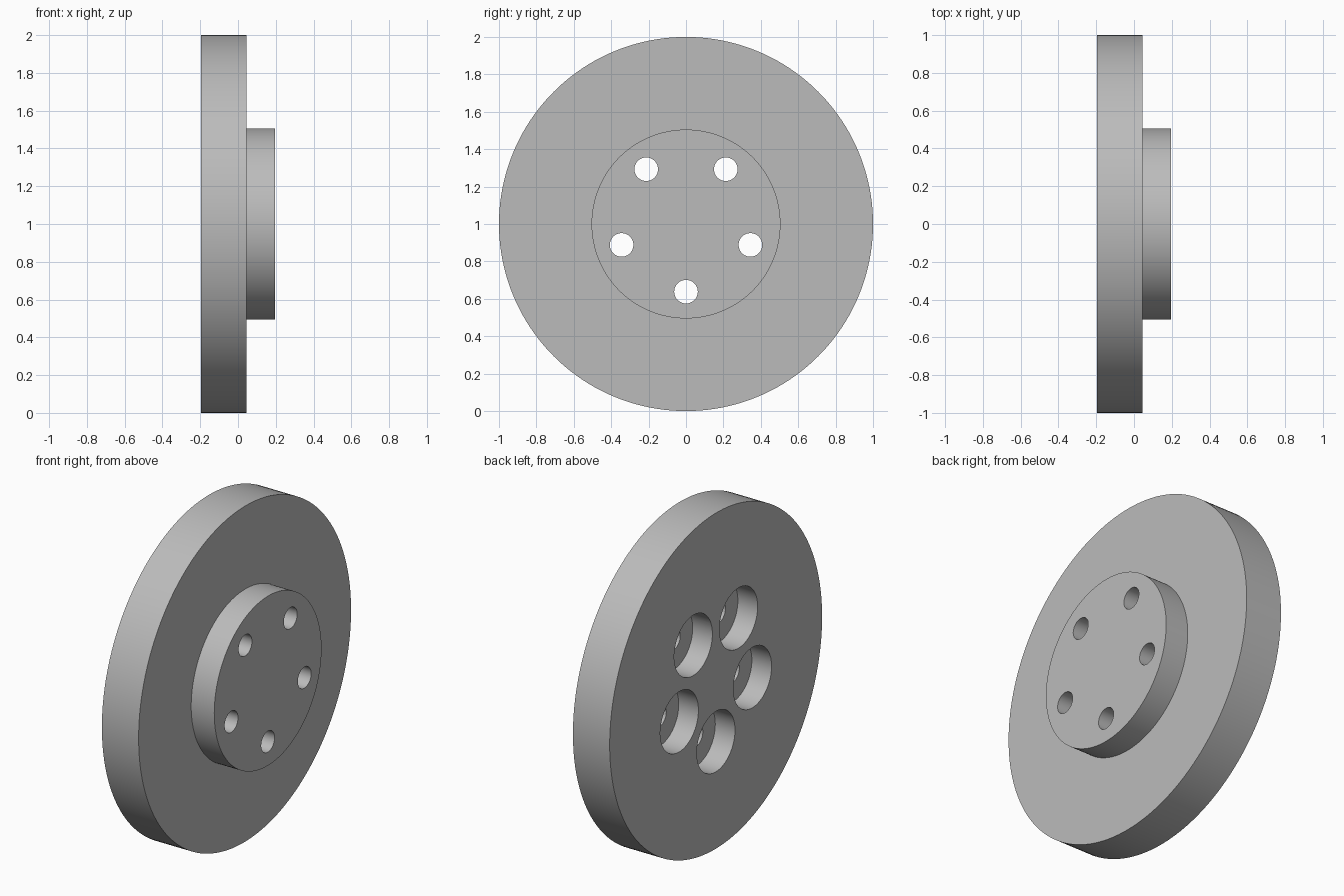
import bpy
import bmesh
from math import sin, cos, pi, radians

cube = bpy.data.objects.get("Cube")
if cube:
    bpy.data.objects.remove(cube, do_unlink=True)

BACK, STEP, FRONT = -0.197, 0.045, 0.197
CENTRE_Z = 1.0
BOLT_RADIUS = 0.362
HOLES = 5

grey = bpy.data.materials.new("plain grey")
grey.use_nodes = True
colour = (0.5, 0.5, 0.5, 1)
grey.diffuse_color = colour
grey.node_tree.nodes["Principled BSDF"].inputs["Base Color"].default_value = colour


def turned(name, profile, y, z, sides):
    """Closed solid turned about an axis along x; profile is (x, radius) pairs."""
    bm = bmesh.new()
    rings = []
    for x, r in profile:
        angles = [2 * pi * i / sides for i in range(sides)]
        rings.append([bm.verts.new((x, y + r * sin(a), z + r * cos(a))) for a in angles])
    for a, b in zip(rings, rings[1:]):
        for i in range(sides):
            j = (i + 1) % sides
            bm.faces.new((a[i], a[j], b[j], b[i]))
    bm.faces.new(rings[0])
    bm.faces.new(rings[-1])
    bmesh.ops.recalc_face_normals(bm, faces=bm.faces)
    mesh = bpy.data.meshes.new(name)
    bm.to_mesh(mesh)
    bm.free()
    mesh.materials.append(grey)
    obj = bpy.data.objects.new(name, mesh)
    bpy.context.collection.objects.link(obj)
    return obj


# Wide disc with a raised hub on its right face
flange = turned("flanged_disc",
                [(BACK, 1), (STEP, 1), (STEP, 0.505), (FRONT, 0.505)],
                0, CENTRE_Z, 160)

# Bolt holes, each with a wide counterbore from the back
bore_floor = BACK + 0.13
hole_profile = [(BACK - 0.1, 0.18), (bore_floor, 0.18),
                (bore_floor, 0.063), (FRONT + 0.1, 0.063)]
cutters = []
for k in range(HOLES):
    a = pi + 2 * pi * k / HOLES
    cutter = turned("bolt_hole_cutter", hole_profile,
                    BOLT_RADIUS * sin(a), CENTRE_Z + BOLT_RADIUS * cos(a), 64)
    cutter.hide_render = True
    cutters.append(cutter)
    cut = flange.modifiers.new("bolt_hole", 'BOOLEAN')
    cut.operation = 'DIFFERENCE'
    cut.solver = 'EXACT'
    cut.object = cutter

# Apply the cuts, drop the cutters and smooth the round walls
bpy.ops.object.select_all(action='DESELECT')
bpy.context.view_layer.objects.active = flange
flange.select_set(True)
for name in [m.name for m in flange.modifiers]:
    bpy.ops.object.modifier_apply(modifier=name)
for cutter in cutters:
    bpy.data.objects.remove(cutter, do_unlink=True)
bpy.ops.object.shade_smooth_by_angle(angle=radians(30))
